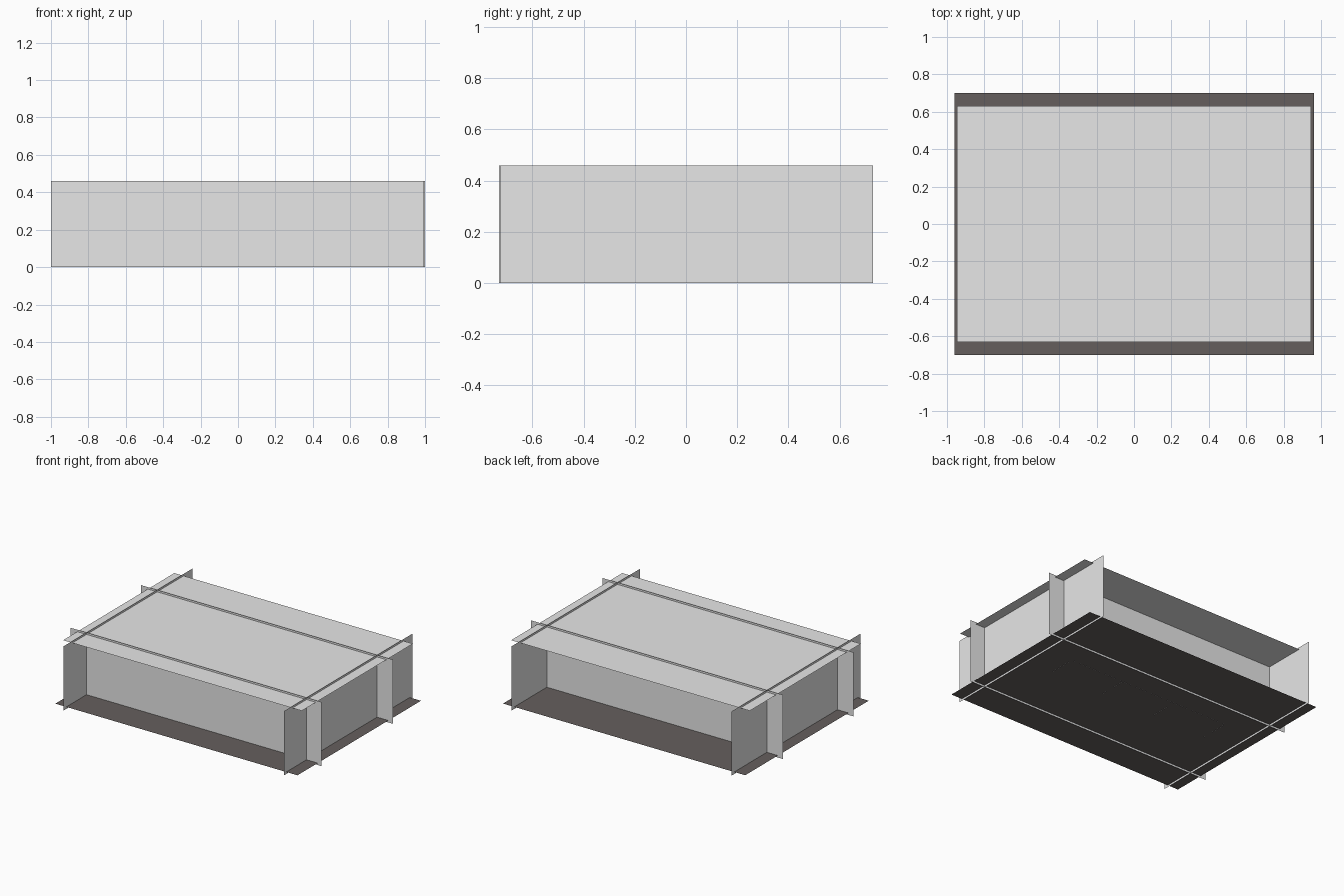
import bpy
from mathutils import Vector

if "Cube" in bpy.data.objects:
    bpy.data.objects.remove(bpy.data.objects["Cube"], do_unlink=True)


def make_material(name, colour):
    mat = bpy.data.materials.new(name)
    mat.use_nodes = True
    mat.diffuse_color = (*colour, 1)
    mat.node_tree.nodes["Principled BSDF"].inputs["Base Color"].default_value = (*colour, 1)
    return mat


light_grey = make_material("light grey", (0.8, 0.8, 0.8))
dark_brown = make_material("dark brown grey", (0.13, 0.114, 0.111))


def sheet(name, corner, edge_a, edge_b, mat):
    """Thin flat panel spanned by two edges; its normal is edge_a x edge_b."""
    c, a, b = Vector(corner), Vector(edge_a), Vector(edge_b)
    mesh = bpy.data.meshes.new(name)
    mesh.from_pydata([c, c + a, c + a + b, c + b], [], [(0, 1, 2, 3)])
    mesh.materials.append(mat)
    obj = bpy.data.objects.new(name, mesh)
    bpy.context.collection.objects.link(obj)
    return obj


HEIGHT = 0.46
FLOOR_Z, LID_Z = 0.014, 0.446
SIDE_X, SIDE_Y = 0.873, 0.73
up = (0, 0, HEIGHT)

# Floor and lid
sheet("floor_panel", (-0.96, -0.7, FLOOR_Z), (1.922, 0, 0), (0, 1.4, 0), dark_brown)
sheet("lid_panel", (-0.947, -0.63, LID_Z), (1.894, 0, 0), (0, 1.26, 0), light_grey)

# Long walls, crossing past the side walls
sheet("front_wall", (-1, -0.47, 0), (1.993, 0, 0), up, light_grey)
sheet("back_wall", (1, 0.33, 0), (-2, 0, 0), up, light_grey)

# Side walls, crossing past the long walls
sheet("left_wall", (SIDE_X, -SIDE_Y + 0.005, 0), (0, 2 * SIDE_Y - 0.005, 0), up, light_grey)
sheet("right_wall", (-SIDE_X, SIDE_Y, 0), (0, -2 * SIDE_Y, 0), up, light_grey)

# Inner rack: a spine with four dividers standing on the floor
rack_z, rack_up = FLOOR_Z - 0.0005, (0, 0, 0.25)
sheet("rack_spine", (-0.65, 0.145, rack_z), (1.3, 0, 0), rack_up, light_grey)
for i in range(4):
    x = -0.65 + i * 1.3 / 3
    sheet(f"rack_divider_{i + 1}", (x, -0.07, rack_z), (0, 0.215, 0), rack_up, light_grey)
